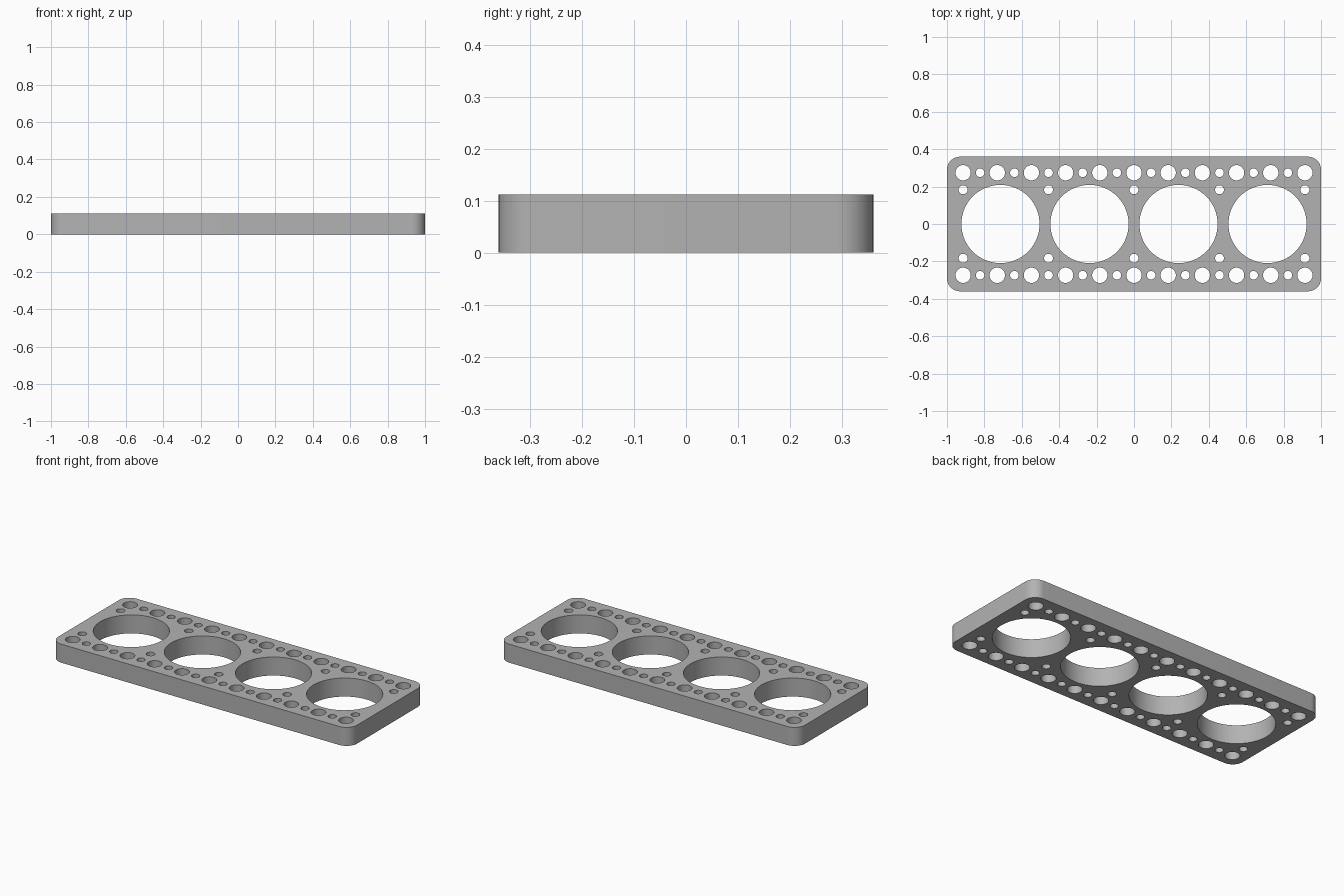
import bpy, bmesh
from math import cos, sin, pi, radians

cube = bpy.data.objects.get("Cube")
if cube:
    bpy.data.objects.remove(cube)

LENGTH, WIDTH, HEIGHT, CORNER = 2.0, 0.72, 0.112, 0.07

curve = bpy.data.curves.new("plate_profile", "CURVE")
curve.dimensions = "2D"
curve.fill_mode = "BOTH"
curve.extrude = HEIGHT / 2


def add_loop(points):
    spline = curve.splines.new("POLY")
    spline.points.add(len(points) - 1)
    for p, (x, y) in zip(spline.points, points):
        p.co = (x, y, 0, 1)
    spline.use_cyclic_u = True


def arc(x, y, r, start, sweep, steps):
    angles = [start + sweep * i / steps for i in range(steps + 1)]
    return [(x + r * cos(a), y + r * sin(a)) for a in angles]


def hole(x, y, r, sides):
    add_loop(arc(x, y, r, 0, 2 * pi, sides)[:-1])


# Rounded rectangular outline
cx, cy = LENGTH / 2 - CORNER, WIDTH / 2 - CORNER
outline = []
for i, (sx, sy) in enumerate([(1, 1), (-1, 1), (-1, -1), (1, -1)]):
    outline += arc(sx * cx, sy * cy, CORNER, i * pi / 2, pi / 2, 12)
add_loop(outline)

# Four large bores
for i in range(4):
    hole((i - 1.5) * 0.476, 0, 0.209, 64)

# Alternating bolt and small holes along both edges, plus inner small holes
for side in (-1, 1):
    for i in range(-10, 11):
        hole(i * 0.0914, side * 0.274, 0.041 if i % 2 == 0 else 0.023, 32)
    for i in range(-2, 3):
        hole(i * 0.457, side * 0.183, 0.024, 32)

# Turn the profile into a welded solid
plate = bpy.data.objects.new("gasket_plate", curve)
bpy.context.collection.objects.link(plate)
plate.location.z = HEIGHT / 2
bpy.ops.object.select_all(action="DESELECT")
plate.select_set(True)
bpy.context.view_layer.objects.active = plate
bpy.ops.object.convert(target="MESH")
plate = bpy.context.object
bm = bmesh.new()
bm.from_mesh(plate.data)
bmesh.ops.remove_doubles(bm, verts=bm.verts, dist=0.0001)
bmesh.ops.recalc_face_normals(bm, faces=bm.faces)
bm.to_mesh(plate.data)
bm.free()

# Plain grey metal
grey = bpy.data.materials.new("plain_grey")
grey.use_nodes = True
colour = (0.45, 0.45, 0.45, 1)
grey.diffuse_color = colour
grey.node_tree.nodes["Principled BSDF"].inputs["Base Color"].default_value = colour
plate.data.materials.clear()
plate.data.materials.append(grey)
bpy.ops.object.shade_smooth_by_angle(angle=radians(30))
